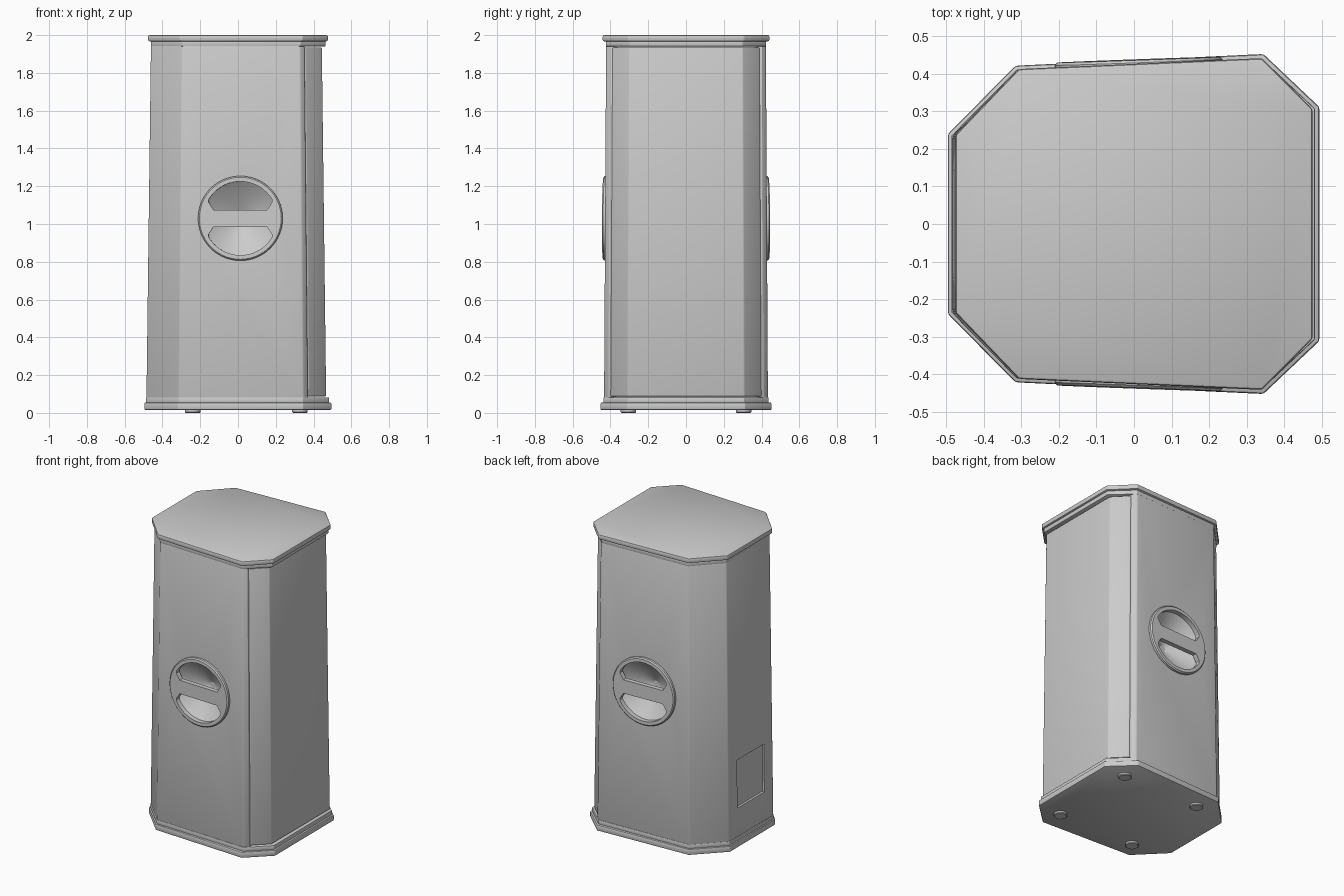
import bpy, bmesh, math
from mathutils import Matrix, Vector

if "Cube" in bpy.data.objects:
    bpy.data.objects.remove(bpy.data.objects["Cube"])


def make(name, bm, mat=None):
    bmesh.ops.recalc_face_normals(bm, faces=bm.faces)
    me = bpy.data.meshes.new(name)
    bm.to_mesh(me)
    bm.free()
    ob = bpy.data.objects.new(name, me)
    bpy.context.collection.objects.link(ob)
    if mat:
        me.transform(mat)
    return ob


def loft(name, rings, mat=None):
    """Skin a stack of equal-length point rings and close both ends."""
    bm = bmesh.new()
    vs = [[bm.verts.new(p) for p in r] for r in rings]
    n = len(vs[0])
    for a, b in zip(vs, vs[1:]):
        for i in range(n):
            j = (i + 1) % n
            bm.faces.new((a[i], a[j], b[j], b[i]))
    bm.faces.new(vs[0])
    bm.faces.new(vs[-1])
    return make(name, bm, mat)


def outline(half):
    """Mirror a half outline (y > 0, left to right) across y = 0."""
    return half + [(x, -y) for x, y in reversed(half)]


def ring(pts, z, taper=False):
    t = (z - 0.05) / 1.9 if taper else 0
    return [(x * (1 - 0.05 * t), y * (1 - 0.025 * t), z) for x, y in pts]


def apply_mod(ob, kind, **kw):
    m = ob.modifiers.new(kind, kind)
    for k, v in kw.items():
        setattr(m, k, v)
    bpy.context.view_layer.objects.active = ob
    bpy.ops.object.modifier_apply(modifier=m.name)


def bevel(ob, w, seg=2):
    apply_mod(ob, 'BEVEL', width=w, segments=seg, limit_method='ANGLE',
              angle_limit=math.radians(25))


def cut(ob, cutter):
    apply_mod(ob, 'BOOLEAN', object=cutter, operation='DIFFERENCE', solver='EXACT')
    bpy.data.objects.remove(cutter)


def smooth(ob):
    bpy.ops.object.select_all(action='DESELECT')
    ob.select_set(True)
    bpy.context.view_layer.objects.active = ob
    bpy.ops.object.shade_smooth_by_angle(angle=math.radians(25))


def circle(r, z, n=64):
    return [(r * math.cos(2 * math.pi * i / n), r * math.sin(2 * math.pi * i / n), z)
            for i in range(n)]


# Tapered cabinet, open front edge where the grille sits
body = loft("cabinet_body", [ring(outline([(-.485, .235), (-.312, .41), (.345, .434), (.37, .412)]), z, True)
                             for z in (.05, 1.967)])
bevel(body, .006)

# Wrap-around grille on the +x end
grille = loft("grille", [ring(outline([(.36, .40), (.376, .398), (.467, .308)]), z, True)
                         for z in (.087, 1.935)])
bevel(grille, .005)
smooth(grille)

# Base plate and top cap, each with a thinner trim band
base = outline([(-.496, .24), (-.316, .422), (.345, .453), (.494, .312)])
cap = outline([(-.476, .237), (-.307, .413), (.341, .442), (.476, .306)])
band_low = outline([(-.487, .235), (-.312, .412), (.345, .437), (.482, .308)])
band_top = outline([(-.461, .230), (-.297, .401), (.331, .425), (.463, .300)])
for name, pts, z0, z1, w in (("base_plate", base, .015, .055, .007),
                             ("lower_trim", band_low, .05, .082, .004),
                             ("upper_trim", band_top, 1.94, 1.972, .004),
                             ("top_cap", cap, 1.967, 2.0, .008)):
    ob = loft(name, [ring(pts, z0), ring(pts, z1)])
    bevel(ob, w)
    smooth(ob)

# Recessed connector panel on the -x face
bm = bmesh.new()
bmesh.ops.create_cube(bm, size=1)
panel_cut = make("panel_cutter", bm, Matrix.Translation((-.492, 0, .43)) @ Matrix.Diagonal((.05, .285, .32, 1)))
cut(body, panel_cut)

# D-shaped grip opening, upper half
arc = [math.radians(31 + 118 * i / 24) for i in range(25)]
grip = [(.195 * math.cos(a), .195 * math.sin(a)) for a in arc]
grip += [(-.168, .085), (-.142, .045), (.142, .045), (.168, .085)]

# Carry handles on both sides: bowl in the cabinet, plate with two openings
for side, label in ((-1, "front"), (1, "back")):
    n = Vector((-.036, side, .006)).normalized()
    u = Vector((0, 0, 1)).cross(n).normalized()
    v = n.cross(u)
    mat = Matrix((u, v, n)).transposed().to_4x4()
    mat.translation = (.013, side * .417, 1.03)
    bowl = loft("bowl_cutter", [circle(.203, .03), circle(.203, -.012), circle(.12, -.075),
                                circle(.02, -.125)], mat)
    cut(body, bowl)
    plate = loft(label + "_handle_plate", [circle(.224, -.01), circle(.224, .014), circle(.217, .021)], mat)
    for flip in (1, -1):
        hole = loft("grip_cutter", [[(x, y * flip, z) for x, y in grip] for z in (-.05, .05)], mat)
        cut(plate, hole)
    smooth(plate)
smooth(body)

# Feet
for x in (-.24, .328):
    for y in (-.305, .305):
        foot = loft("foot", [[(px + x, py + y, z) for px, py, z in circle(r, z, 32)]
                             for r, z in ((.037, 0), (.041, .004), (.041, .02))])
        smooth(foot)
